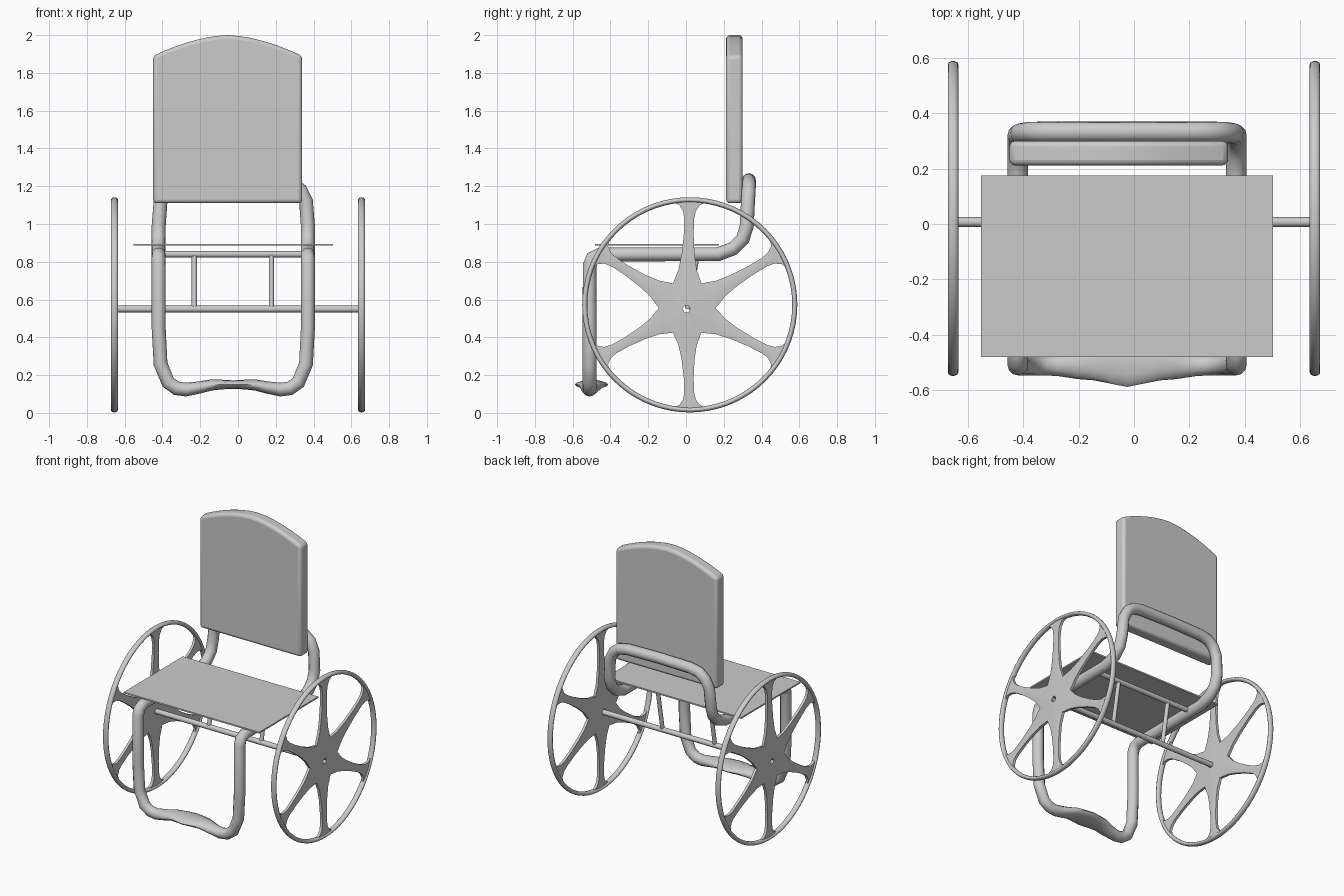
import bpy, bmesh, math
from mathutils import Vector

old = bpy.data.objects.get("Cube")
if old:
    bpy.data.objects.remove(old, do_unlink=True)

grey = bpy.data.materials.new("plain_grey")
grey.use_nodes = True
COLOUR = (0.6, 0.6, 0.6, 1)
grey.diffuse_color = COLOUR
grey.node_tree.nodes["Principled BSDF"].inputs["Base Color"].default_value = COLOUR

CX = -0.025             # middle of the seat and frame
RIM_R, WHEEL_X = 0.556, 0.654
RIM_C = Vector((0.02, 0.572))    # rim centre (y, z)
HUB_C = Vector((0.002, 0.55))    # hub centre (y, z)


def add_mesh(name, mesh, smooth_angle=None):
    obj = bpy.data.objects.new(name, mesh)
    bpy.context.collection.objects.link(obj)
    mesh.materials.clear()
    mesh.materials.append(grey)
    if smooth_angle:
        bpy.ops.object.select_all(action='DESELECT')
        obj.select_set(True)
        bpy.context.view_layer.objects.active = obj
        bpy.ops.object.shade_smooth_by_angle(angle=math.radians(smooth_angle))
    return obj


def from_bmesh(name, bm, smooth_angle=None):
    bmesh.ops.recalc_face_normals(bm, faces=bm.faces)
    mesh = bpy.data.meshes.new(name)
    bm.to_mesh(mesh)
    bm.free()
    return add_mesh(name, mesh, smooth_angle)


def tube_mesh(name, points, radius, closed=False, caps=True):
    """Round tube along a path, returned as a mesh."""
    curve = bpy.data.curves.new(name + "_path", 'CURVE')
    curve.dimensions = '3D'
    curve.bevel_depth = radius
    curve.bevel_resolution = 4
    curve.use_fill_caps = caps and not closed
    spline = curve.splines.new('POLY')
    spline.points.add(len(points) - 1)
    for p, co in zip(spline.points, points):
        p.co = (*co, 1)
    spline.use_cyclic_u = closed
    temp = bpy.data.objects.new(name + "_path", curve)
    bpy.context.collection.objects.link(temp)
    graph = bpy.context.evaluated_depsgraph_get()
    mesh = bpy.data.meshes.new_from_object(temp.evaluated_get(graph))
    mesh.name = name
    bpy.data.objects.remove(temp, do_unlink=True)
    return mesh


# Bent tube frame: footrest bar, legs, side rails and back hoop in one loop
half = [(0.06, -0.50, 0.15), (0.12, -0.50, 0.146), (0.18, -0.505, 0.132),
        (0.25, -0.51, 0.123), (0.30, -0.51, 0.13), (0.345, -0.51, 0.162),
        (0.385, -0.51, 0.26), (0.395, -0.51, 0.45), (0.395, -0.51, 0.78),
        (0.395, -0.495, 0.82), (0.395, -0.455, 0.838), (0.395, 0.17, 0.84),
        (0.395, 0.25, 0.87), (0.395, 0.30, 0.92), (0.395, 0.322, 0.99),
        (0.385, 0.328, 1.12), (0.355, 0.332, 1.18), (0.31, 0.333, 1.215),
        (0.24, 0.333, 1.228)]
loop = [(CX, -0.50, 0.15)] + [(CX + x, y, z) for x, y, z in half]
loop += [(CX, 0.333, 1.232)] + [(CX - x, y, z) for x, y, z in reversed(half)]
frame = tube_mesh("frame", loop, 0.037, closed=True)
for v in frame.vertices:     # flatten and widen the middle of the footrest
    f = max(0, 1 - abs(v.co.x - CX) / 0.26)
    if v.co.z < 0.25 and f > 0:
        v.co.y = -0.50 + (v.co.y + 0.50) * (1 + 1.4 * f)
        v.co.z = 0.15 + (v.co.z - 0.15) * (1 - 0.4 * f)
add_mesh("frame", frame, 60)

# Seat board
bm = bmesh.new()
bmesh.ops.create_cube(bm, size=1)
for v in bm.verts:
    v.co = (CX + v.co.x * 1.055, -0.153 + v.co.y * 0.656, 0.89 + v.co.z * 0.01)
from_bmesh("seat", bm)

# Backrest pad: arched outline, extruded, with soft edges
X0, X1 = -0.45, 0.34
outline = [(X1, 1.11), (X0, 1.11)]
for i in range(13):
    u = -1 + i / 6
    outline.append(((X0 + X1) / 2 + u * (X1 - X0) / 2, 2.0 - 0.11 * abs(u) ** 1.7))
bm = bmesh.new()
face = bm.faces.new([bm.verts.new((x, 0.212, z)) for x, z in outline])
ext = bmesh.ops.extrude_face_region(bm, geom=[face])
for v in ext["geom"]:
    if isinstance(v, bmesh.types.BMVert):
        v.co.y = 0.30
back = from_bmesh("backrest", bm, 60)
bevel = back.modifiers.new("soft_edges", 'BEVEL')
bevel.width = 0.02
bevel.segments = 3
bevel.limit_method = 'ANGLE'

# Axle tube, cross bar and the two slanted struts between them
axle = tube_mesh("axle", [(-0.64, 0.007, 0.55), (0.64, 0.007, 0.55)], 0.018, caps=False)
add_mesh("axle", axle, 60)
bar = tube_mesh("cross_bar", [(-0.41, 0.06, 0.84), (0.36, 0.06, 0.84)], 0.017)
add_mesh("cross_bar", bar, 60)
for side, x in (("right", -0.231), ("left", 0.177)):
    strut = tube_mesh("strut", [(x, 0.007, 0.55), (x, 0.06, 0.84)], 0.014)
    add_mesh(side + "_strut", strut, 60)

# Spoke stations: distance from hub, half width, ridge and edge half thickness
T30 = math.tan(math.pi / 6)
stations = [(0.018, 0.018 * T30, 0.018, 0.017), (0.13, 0.13 * T30, 0.016, 0.009),
            (0.16, 0.064, 0.015, 0.009), (0.20, 0.048, 0.014, 0.009),
            (0.28, 0.034, 0.014, 0.009), (0.38, 0.026, 0.013, 0.009),
            (0.46, 0.026, 0.013, 0.009), (0.50, 0.034, 0.013, 0.009),
            (0.53, 0.055, 0.012, 0.009), (0.548, 0.09, 0.011, 0.009)]


def wheel_spokes(name, x):
    bm = bmesh.new()
    for k in range(6):
        a = math.pi / 6 + k * math.pi / 3
        along = Vector((math.cos(a), math.sin(a)))
        across = Vector((-along.y, along.x))
        rows = []
        for r, w, ridge, edge in stations:
            centre = HUB_C.lerp(RIM_C, r / RIM_R)
            ring = []
            for s, t in ((-1, edge), (0, ridge), (1, edge), (1, -edge), (0, -ridge), (-1, -edge)):
                d = along * r + across * s * w
                if d.length > 0.55:
                    d *= 0.55 / d.length
                ring.append(bm.verts.new((x + t, *(centre + d))))
            rows.append(ring)
        for n, (p, q) in enumerate(zip(rows, rows[1:])):
            for i in range(6):
                if n == 0 and i in (2, 5):
                    continue          # neighbouring spokes merge in the hub
                j = (i + 1) % 6
                bm.faces.new((p[i], p[j], q[j], q[i]))
        first = rows[0]               # wall of the hub hole
        bm.faces.new((first[0], first[1], first[4], first[5]))
        bm.faces.new((first[1], first[2], first[3], first[4]))
    bmesh.ops.remove_doubles(bm, verts=bm.verts, dist=0.0015)
    return from_bmesh(name, bm, 40)


def wheel_rim(name, x):
    bpy.ops.mesh.primitive_torus_add(
        major_radius=RIM_R, minor_radius=0.0135, major_segments=72, minor_segments=12,
        location=(x, *RIM_C), rotation=(0, math.pi / 2, 0))
    rim = bpy.context.object
    rim.name = name
    rim.scale.z = 1.4
    rim.data.materials.append(grey)
    bpy.ops.object.shade_smooth_by_angle(angle=math.radians(60))


for side, sign in (("right", -1), ("left", 1)):
    wheel_spokes(side + "_wheel_spokes", sign * WHEEL_X)
    wheel_rim(side + "_wheel_rim", sign * WHEEL_X)
